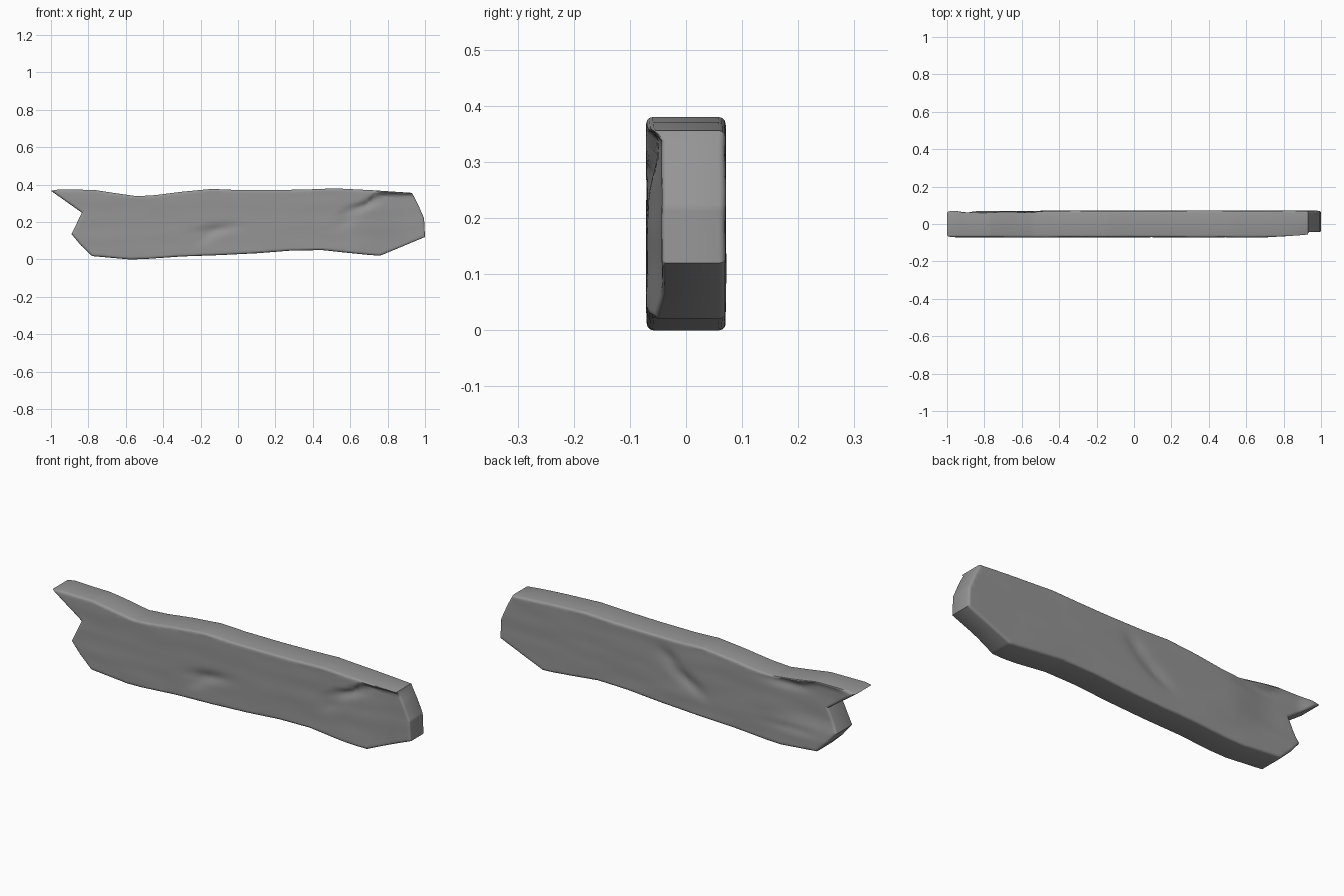
import bpy, bmesh, math
from mathutils import noise, Vector

if "Cube" in bpy.data.objects:
    bpy.data.objects.remove(bpy.data.objects["Cube"])

HALF = 0.0725

# Plank silhouette in x, z: top edge, broken right end, bottom edge, split left end
OUTLINE = [(-1, .367), (-.96, .374), (-.77, .372), (-.64, .352), (-.54, .338), (-.44, .344),
           (-.3, .362), (-.14, .377), (0, .371), (.2, .371), (.36, .374), (.52, .38), (.72, .37),
           (.93, .356), (.96, .30), (.995, .22), (1, .12), (.88, .07), (.76, .02), (.7, .024),
           (.58, .036), (.45, .05), (.28, .047), (.1, .033), (-.1, .023), (-.3, .016),
           (-.5, .002), (-.58, 0), (-.78, .018), (-.84, .075), (-.89, .135), (-.835, .25)]


def smooth(a, b, v):
    t = max(0.0, min(1.0, (v - a) / (b - a)))
    return t * t * (3 - 2 * t)


def dent(x, z, cx, cz, rx, rz, tilt=0.0):
    c, s = math.cos(tilt), math.sin(tilt)
    dx, dz = x - cx, z - cz
    u, w = (c * dx + s * dz) / rx, (c * dz - s * dx) / rz
    return math.exp(-u * u - w * w)


def front_depth(x, z):
    # Split-off sliver at the right end, with a steep diagonal crack above it
    crack = .265 + .42 * (x - .56) + .01 * math.sin(45 * x)
    below = smooth(.012, -.012, z - min(crack, .352))
    d = .027 * smooth(.6, .9, x) * below
    d += .014 * dent(x, z, .67, .29, .10, .025, .4) * below
    d += .006 * dent(x, z, .57, .20, .06, .03, .4)
    d += .011 * dent(x, z, -.12, .16, .10, .025, .15)
    d += .006 * dent(x, z, -.17, .12, .06, .025, .5)
    return d


def back_depth(x, z):
    # Scooped flake at the left end and a slanted dent in the middle
    edge = .335 + .03 * smooth(-.65, -.8, x)
    d = .017 * smooth(-.48, -.75, x) * smooth(.02, -.015, z - edge) * smooth(.08, .2, z)
    d *= 1 - smooth(-.88, -.97, x)
    d += .009 * dent(x, z, -.6, .32, .10, .02)
    d += .012 * dent(x, z, -.05, .19, .10, .03, .5)
    d += .008 * dent(x, z, .05, .28, .06, .03, .5)
    d += .005 * dent(x, z, -.65, .1, .15, .02)
    return d


# Extrude the silhouette and round its long rims
bm = bmesh.new()
face = bm.faces.new([bm.verts.new((x, -HALF, z)) for x, z in OUTLINE])
new = bmesh.ops.extrude_face_region(bm, geom=[face], use_keep_orig=True)["geom"]
bmesh.ops.translate(bm, vec=(0, 2 * HALF, 0), verts=[g for g in new if isinstance(g, bmesh.types.BMVert)])
bmesh.ops.recalc_face_normals(bm, faces=bm.faces)
rims = [e for e in bm.edges if abs(e.verts[0].co.y - e.verts[1].co.y) < 1e-5]
bmesh.ops.bevel(bm, geom=rims, offset=.012, segments=3, profile=.5, affect='EDGES')
bmesh.ops.triangulate(bm, faces=[f for f in bm.faces if len(f.verts) > 4])

# Slice into a fine grid so the faces can be worn
cuts = [((-1 + .02 * i, 0, 0), (1, 0, 0)) for i in range(1, 100)]
cuts += [((0, 0, .0125 * i), (0, 0, 1)) for i in range(1, 31)]
for co, no in cuts:
    bmesh.ops.bisect_plane(bm, geom=bm.verts[:] + bm.edges[:] + bm.faces[:],
                           plane_co=co, plane_no=no, dist=1e-4)
bmesh.ops.remove_doubles(bm, verts=bm.verts, dist=.0005)

# Push chips, dents and gentle waviness into both faces
for v in bm.verts:
    x, y, z = v.co
    side = 1 if y > 0 else -1
    d = back_depth(x, z) if side > 0 else front_depth(x, z)
    d += .004 * (.5 + .5 * noise.noise(Vector((x * 4, side * 5, z * 14))))
    v.co.y = y - side * d * abs(y) / HALF
bmesh.ops.recalc_face_normals(bm, faces=bm.faces)

mesh = bpy.data.meshes.new("broken_plank")
bm.to_mesh(mesh)
bm.free()
plank = bpy.data.objects.new("broken_plank", mesh)
bpy.context.collection.objects.link(plank)
bpy.context.view_layer.objects.active = plank
plank.select_set(True)
bpy.ops.object.shade_smooth_by_angle(angle=math.radians(38))

# Dark weathered grey
grey = bpy.data.materials.new("dark_grey")
grey.diffuse_color = (.3, .3, .3, 1)
grey.use_nodes = True
grey.node_tree.nodes["Principled BSDF"].inputs["Base Color"].default_value = grey.diffuse_color
mesh.materials.append(grey)
